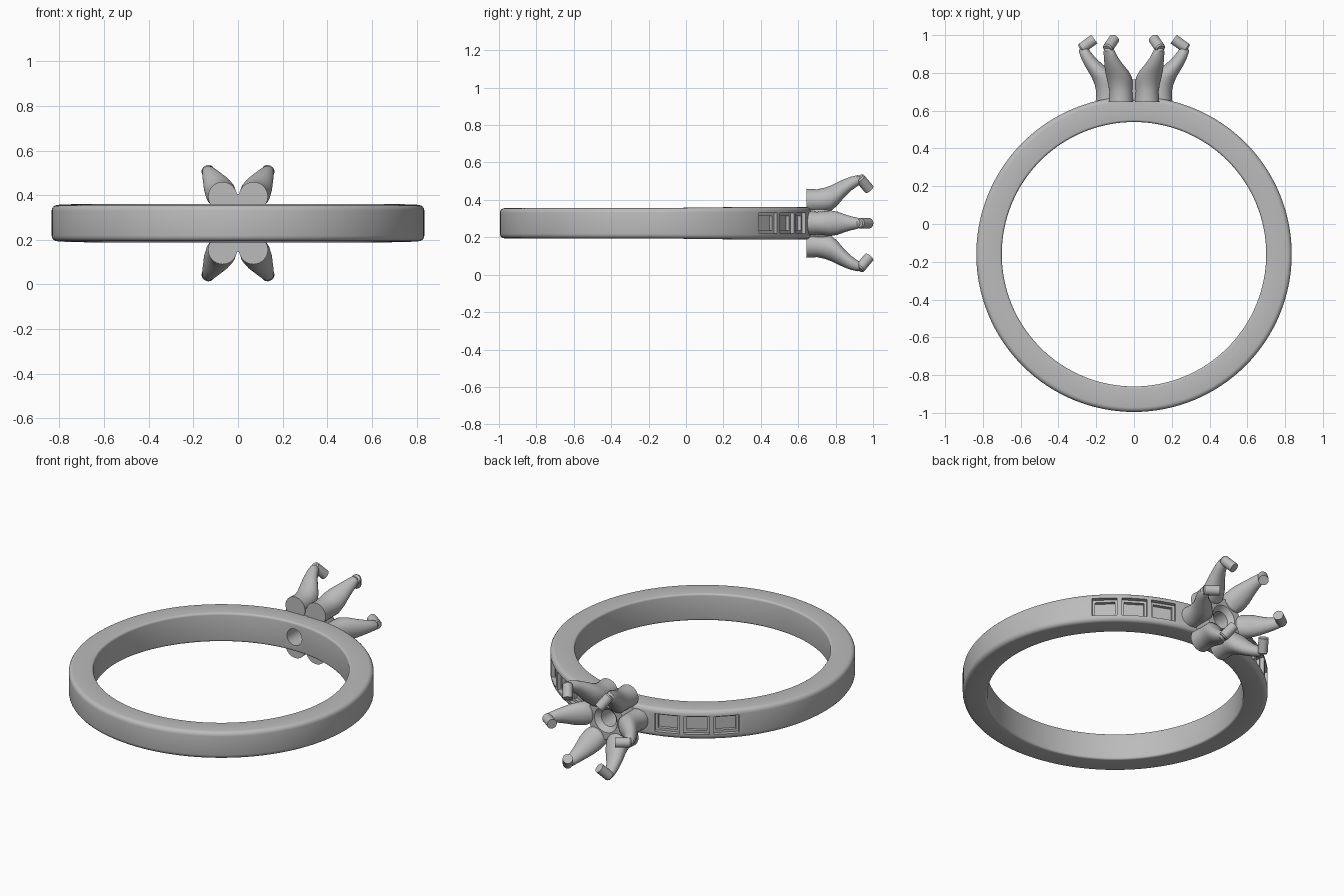
import bpy
import bmesh
from math import sin, cos, pi, radians
from mathutils import Vector, Matrix

if "Cube" in bpy.data.objects:
    bpy.data.objects.remove(bpy.data.objects["Cube"])

MID_Z = 0.275       # height of the band's middle plane
RING_Y = -0.16      # centre of the band
OUTER, INNER = 0.835, 0.70

metal = bpy.data.materials.new("grey_metal")
metal.use_nodes = True
grey = (0.5, 0.5, 0.5, 1)
metal.diffuse_color = grey
metal.node_tree.nodes["Principled BSDF"].inputs["Base Color"].default_value = grey


def finish(name, bm):
    bmesh.ops.recalc_face_normals(bm, faces=bm.faces)
    mesh = bpy.data.meshes.new(name)
    bm.to_mesh(mesh)
    bm.free()
    obj = bpy.data.objects.new(name, mesh)
    bpy.context.collection.objects.link(obj)
    mesh.materials.append(metal)
    return obj


def loft(name, rings, sides=32):
    """Closed solid through circles given as (centre, axis, radius)."""
    bm = bmesh.new()
    loops = []
    for centre, axis, radius in rings:
        turn = Vector((0, 0, 1)).rotation_difference(Vector(axis))
        loops.append([bm.verts.new(Vector(centre) + turn @ Vector(
            (radius * cos(2 * pi * i / sides), radius * sin(2 * pi * i / sides), 0)))
            for i in range(sides)])
    for a, b in zip(loops, loops[1:]):
        for i in range(sides):
            j = (i + 1) % sides
            bm.faces.new((a[i], a[j], b[j], b[i]))
    bm.faces.new(loops[0])
    bm.faces.new(loops[-1])
    return finish(name, bm)


def turned(name, profile, sides=48):
    """Solid of revolution on the head axis from (radius, y) pairs."""
    return loft(name, [((0, y, MID_Z), (0, 1, 0), r) for r, y in profile], sides)


def box(name, size, matrix):
    bm = bmesh.new()
    bmesh.ops.create_cube(bm, size=1)
    bmesh.ops.scale(bm, vec=size, verts=bm.verts)
    bmesh.ops.transform(bm, matrix=matrix, verts=bm.verts)
    return finish(name, bm)


def select(obj):
    bpy.ops.object.select_all(action='DESELECT')
    obj.select_set(True)
    bpy.context.view_layer.objects.active = obj


def cut(obj, cutter):
    mod = obj.modifiers.new("cut", 'BOOLEAN')
    mod.operation = 'DIFFERENCE'
    mod.solver = 'EXACT'
    mod.object = cutter
    cutter.hide_render = True
    select(obj)
    bpy.ops.object.modifier_apply(modifier=mod.name)


def smooth(obj):
    select(obj)
    bpy.ops.object.shade_smooth_by_angle(angle=radians(32))


# Band: rounded rectangle swept round, slightly taller towards the head
half = 0.081
corners = [(OUTER, half, 0.025), (INNER, half, 0.012),
           (INNER, -half, 0.012), (OUTER, -half, 0.025)]
section = []
for k, (r, z, bevel) in enumerate(corners):
    cr = r - bevel if r == OUTER else r + bevel
    cz = z - bevel if z > 0 else z + bevel
    for s in range(5):
        a = k * pi / 2 + s * pi / 8
        section.append((cr + bevel * cos(a), cz + bevel * sin(a)))
bm = bmesh.new()
STEPS = 128
loops = []
for i in range(STEPS):
    a = 2 * pi * i / STEPS
    lift = 1 + 0.07 * min(max(sin(a) * 1.6, 0), 1)
    loops.append([bm.verts.new((r * cos(a), RING_Y + r * sin(a), MID_Z + z * lift))
                  for r, z in section])
for i in range(STEPS):
    a, b = loops[i], loops[(i + 1) % STEPS]
    for j in range(len(section)):
        k = (j + 1) % len(section)
        bm.faces.new((a[j], b[j], b[k], a[k]))
band = finish("band", bm)

# Stone pockets: a wide opening over a narrower, deeper seat, on both shoulders
for angle in (46, 57.3, 68.6):
    for side in (angle, 180 - angle):
        place = (Matrix.Translation((0, RING_Y, MID_Z))
                 @ Matrix.Rotation(radians(side), 4, 'Z')
                 @ Matrix.Translation((OUTER, 0, 0)))
        for size in ((0.05, 0.138, 0.108), (0.09, 0.11, 0.08)):
            cutter = box("pocket_cutter", size, place)
            cut(band, cutter)
            bpy.data.objects.remove(cutter)

# Head cutters: conical stone seat and the bore through the band
seat = turned("seat_cutter", [(0.012, 0.70), (0.41, 1.10)])
bore = turned("bore_cutter", [(0.05, 0.40), (0.05, 0.90)], 32)
cut(band, bore)
smooth(band)

# Cup joining the prongs
cup = turned("cup", [(0.13, 0.65), (0.13, 0.74), (0.12, 0.765)])
cut(cup, seat)
cut(cup, bore)
smooth(cup)

# Six flared prongs with inward-bent claws: (radial, y, radius)
shape = [(0.138, 0.645, 0.065), (0.139, 0.70, 0.061), (0.145, 0.74, 0.064),
         (0.155, 0.775, 0.068), (0.182, 0.81, 0.062), (0.215, 0.845, 0.049),
         (0.243, 0.88, 0.038), (0.262, 0.915, 0.030), (0.265, 0.93, 0.022)]
for n in range(6):
    a = n * pi / 3

    def at(r, y):
        return Vector((r * cos(a), y, MID_Z + r * sin(a)))

    prong = loft(f"prong_{n + 1}", [(at(r, y), (0, 1, 0), s) for r, y, s in shape])
    cut(prong, seat)
    cut(prong, bore)
    smooth(prong)
    start, end = at(0.283, 0.926), at(0.21, 0.979)
    axis = (end - start).normalized()
    claw = loft(f"claw_{n + 1}", [(start, axis, 0.022), (start + axis * 0.008, axis, 0.028),
                                  (end, axis, 0.028)], 24)
    smooth(claw)

for cutter in (seat, bore):
    bpy.data.objects.remove(cutter)
